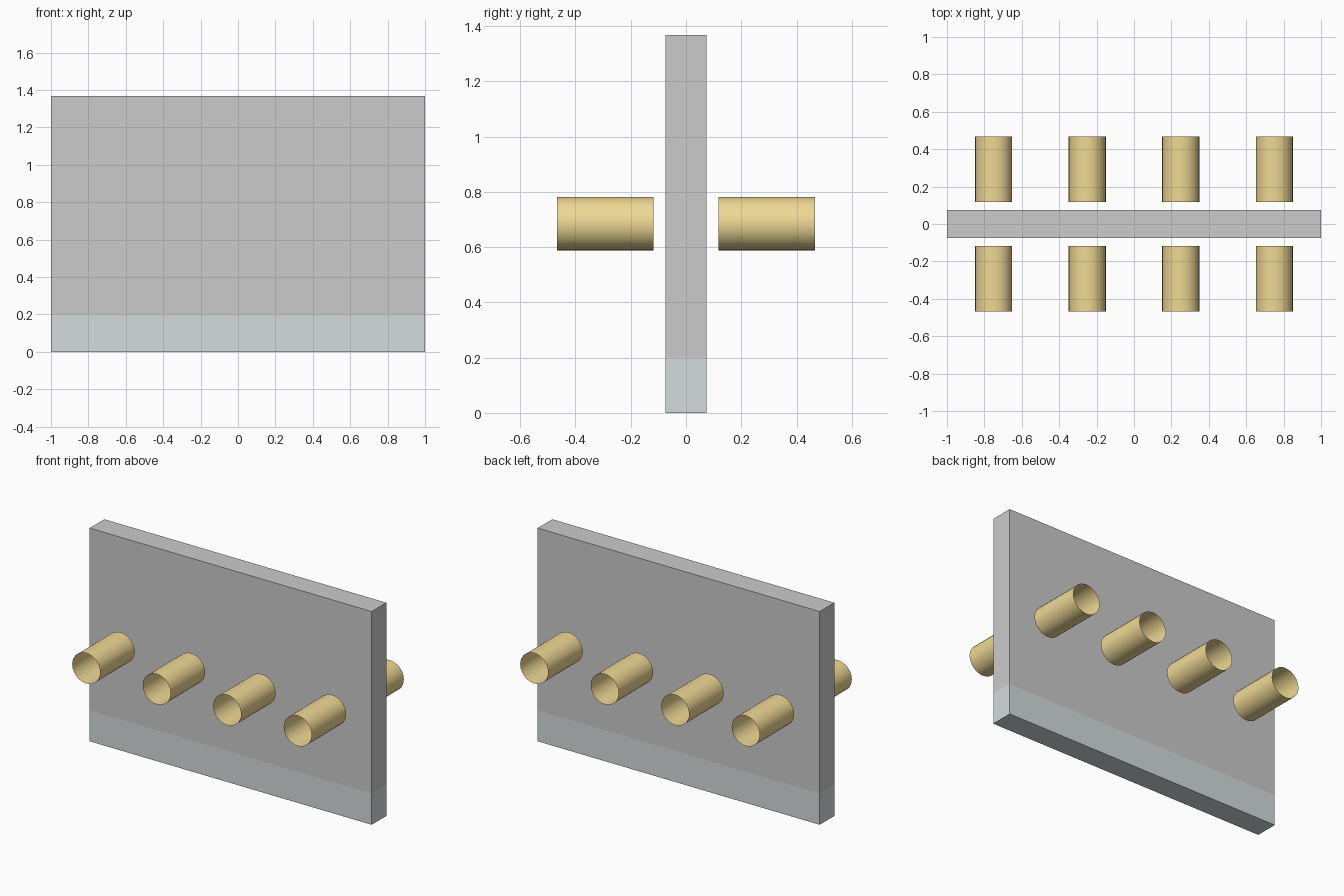
import bpy, bmesh, math

if "Cube" in bpy.data.objects:
    bpy.data.objects.remove(bpy.data.objects["Cube"])


def material(name, rgb):
    m = bpy.data.materials.new(name)
    m.diffuse_color = (*rgb, 1)
    m.use_nodes = True
    m.node_tree.nodes["Principled BSDF"].inputs["Base Color"].default_value = m.diffuse_color
    return m


def add_object(name, bm, mat=None):
    me = bpy.data.meshes.new(name)
    bm.to_mesh(me)
    bm.free()
    ob = bpy.data.objects.new(name, me)
    bpy.context.collection.objects.link(ob)
    if mat:
        me.materials.append(mat)
    return ob


W, D, H, BAND = 2.0, 0.148, 1.367, 0.2


def slab(name, z0, z1, skip_z, mat=None):
    """Box between two heights, without the face at height skip_z (the joint)."""
    bm = bmesh.new()
    bmesh.ops.create_cube(bm, size=1)
    for v in bm.verts:
        v.co.x *= W
        v.co.y *= D
        v.co.z = z0 if v.co.z < 0 else z1
    joint = [f for f in bm.faces if all(abs(v.co.z - skip_z) < 1e-5 for v in f.verts)]
    bmesh.ops.delete(bm, geom=joint, context='FACES')
    return add_object(name, bm, mat)


def tube(name, x, y0, y1, z, rx, rz, mat, n=32):
    """Thin open-ended tube lying along y."""
    bm = bmesh.new()
    rings = [[bm.verts.new((x + rx * math.cos(2 * math.pi * i / n), y,
                            z + rz * math.sin(2 * math.pi * i / n)))
              for i in range(n)] for y in (y0, y1)]
    for i in range(n):
        j = (i + 1) % n
        f = bm.faces.new((rings[0][i], rings[0][j], rings[1][j], rings[1][i]))
        f.smooth = True
    bmesh.ops.recalc_face_normals(bm, faces=bm.faces)
    return add_object(name, bm, mat)


brass = material("brass", (0.86, 0.69, 0.30))
base_grey = material("base_grey", (0.66, 0.71, 0.72))

# Wall panel and its slightly darker base band
slab("wall_panel", BAND, H, BAND)
slab("wall_base", 0, BAND, BAND, base_grey)

# Row of floating tubes on both sides of the wall
for i in range(4):
    x = -0.75 + 0.5 * i
    tube(f"front_tube_{i + 1}", x, -0.467, -0.117, 0.685, 0.099, 0.097, brass)
    tube(f"back_tube_{i + 1}", x, 0.117, 0.467, 0.685, 0.099, 0.097, brass)
